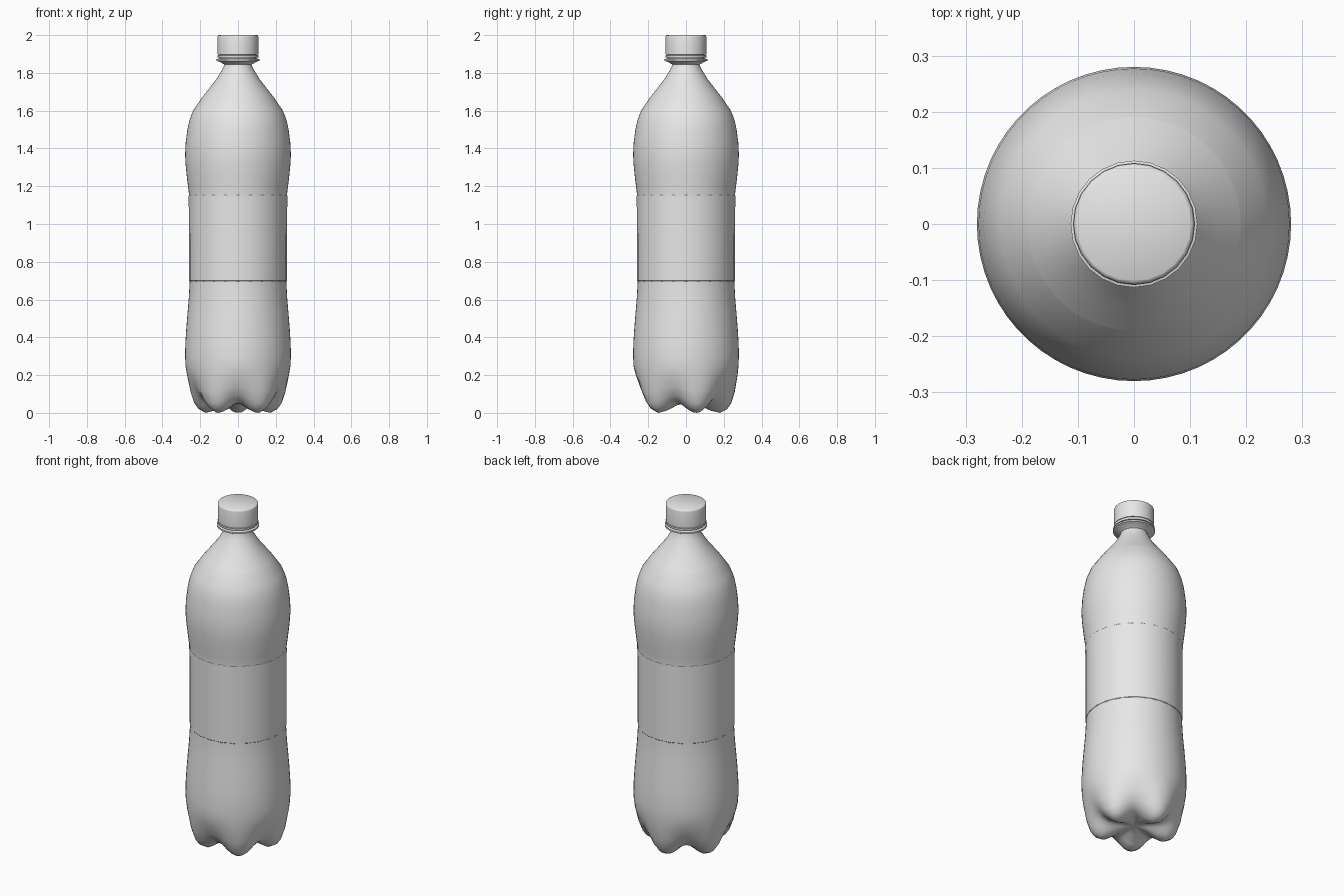
import bpy, bmesh, math

if "Cube" in bpy.data.objects:
    bpy.data.objects.remove(bpy.data.objects["Cube"])

def material(name, rgb):
    m = bpy.data.materials.new(name)
    m.diffuse_color = (*rgb, 1)
    m.use_nodes = True
    m.node_tree.nodes["Principled BSDF"].inputs["Base Color"].default_value = m.diffuse_color
    return m

GREY = material("light_grey", (0.8, 0.8, 0.8))

def lathe(name, rings, n, sharp_z=(), angle=35):
    """Revolve rings; each ring is (z, r) or (foot z, foot r, groove z, groove r)."""
    bm = bmesh.new()
    loops = []
    for ring in rings:
        z0, r0, z1, r1 = ring if len(ring) == 4 else (*ring, *ring)
        if r0 == 0:
            loops.append([bm.verts.new((0, 0, z0))])
            continue
        loop = []
        for i in range(n):
            a = 2 * math.pi * i / n
            w = 0.5 + 0.5 * math.cos(5 * (a - math.pi / 2))   # five feet, one at the back
            r, z = r1 + (r0 - r1) * w, z1 + (z0 - z1) * w
            loop.append(bm.verts.new((r * math.cos(a), r * math.sin(a), z)))
        loops.append(loop)
    for lo, hi in zip(loops, loops[1:]):
        for i in range(n):
            j = (i + 1) % n
            if len(lo) == 1:
                bm.faces.new((lo[0], hi[j], hi[i]))
            elif len(hi) == 1:
                bm.faces.new((lo[i], lo[j], hi[0]))
            else:
                bm.faces.new((lo[i], lo[j], hi[j], hi[i]))
    bm.normal_update()
    for e in bm.edges:
        if len(e.link_faces) == 2 and e.calc_face_angle(0) > math.radians(angle):
            e.smooth = False
        if any(all(abs(v.co.z - s) < 1e-4 for v in e.verts) for s in sharp_z):
            e.smooth = False
    for f in bm.faces:
        f.smooth = True
    me = bpy.data.meshes.new(name)
    bm.to_mesh(me)
    bm.free()
    me.materials.append(GREY)
    ob = bpy.data.objects.new(name, me)
    bpy.context.collection.objects.link(ob)
    return ob

# Bottle body with a five-footed base
base = [(0.05, 0, 0.05, 0), (0.04, 0.07, 0.05, 0.06), (0.012, 0.13, 0.05, 0.11),
        (0.0, 0.18, 0.052, 0.145), (0.02, 0.218, 0.065, 0.178),
        (0.05, 0.239, 0.09, 0.21), (0.11, 0.258, 0.135, 0.241),
        (0.2, 0.273, 0.2, 0.266)]
side = [(0.25, 0.278), (0.3, 0.28), (0.36, 0.279), (0.43, 0.275), (0.52, 0.268),
        (0.6, 0.261), (0.69, 0.256), (0.92, 0.256), (1.155, 0.259), (1.2, 0.265),
        (1.26, 0.272), (1.32, 0.278), (1.37, 0.28), (1.43, 0.277), (1.5, 0.268),
        (1.55, 0.257), (1.6, 0.238), (1.67, 0.19), (1.72, 0.151), (1.77, 0.112),
        (1.81, 0.088), (1.84, 0.073), (1.86, 0.07)]
lathe("bottle_body", base + side, 60, sharp_z=(1.67,), angle=50)

# Wrap-around label sleeve
lathe("label_sleeve", [(0.695, 0.255), (0.7, 0.259), (1.15, 0.261), (1.155, 0.258)], 24, angle=20)

# Neck with its support collar
lathe("neck_collar", [(1.845, 0.074), (1.858, 0.095), (1.864, 0.113), (1.873, 0.113),
                      (1.877, 0.098), (1.95, 0.098)], 24)

# Tamper ring under the cap
lathe("tamper_ring", [(1.881, 0.097), (1.881, 0.108), (1.893, 0.109), (1.895, 0.097)], 24)

# Screw cap
lathe("screw_cap", [(1.897, 0), (1.897, 0.108), (1.99, 0.108), (1.997, 0.106),
                    (2.0, 0.101), (2.0, 0)], 24, angle=60)
